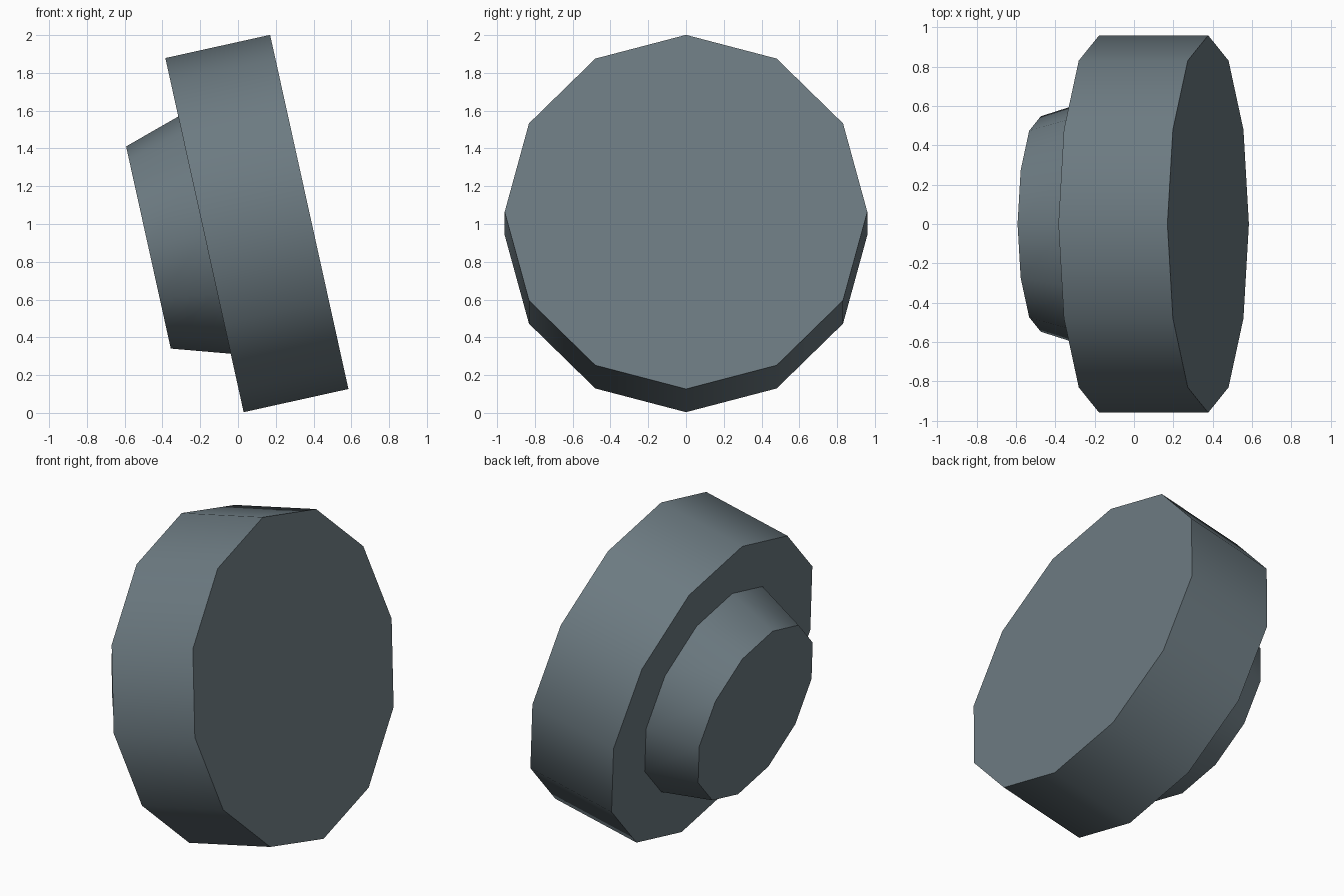
import bpy, bmesh, math
from mathutils import Matrix, Vector

if "Cube" in bpy.data.objects:
    bpy.data.objects.remove(bpy.data.objects["Cube"])

TILT = math.radians(12.47)
AXIS = Vector((math.cos(TILT), 0, math.sin(TILT)))
CENTRE = Vector((0.1, 0, 1.0025))   # middle of the disc

mat = bpy.data.materials.new("slate_grey")
mat.diffuse_color = (0.15, 0.195, 0.22, 1)
mat.use_nodes = True
mat.node_tree.nodes["Principled BSDF"].inputs["Base Color"].default_value = mat.diffuse_color


def drum(name, a0, a1, r0, r1, sides=12):
    """Closed 12-sided drum along the tilted axis, from a0 (radius r0) to a1 (radius r1)."""
    bm = bmesh.new()
    bmesh.ops.create_cone(bm, cap_ends=True, segments=sides, radius1=r0, radius2=r1,
                          depth=a1 - a0)
    m = (Matrix.Translation(CENTRE + AXIS * (a0 + a1) / 2)
         @ Matrix.Rotation(math.pi / 2 - TILT, 4, 'Y'))
    bmesh.ops.transform(bm, matrix=m, verts=bm.verts)
    me = bpy.data.meshes.new(name)
    bm.to_mesh(me)
    bm.free()
    me.materials.append(mat)
    ob = bpy.data.objects.new(name, me)
    bpy.context.collection.objects.link(ob)
    bpy.ops.object.select_all(action='DESELECT')
    ob.select_set(True)
    bpy.context.view_layer.objects.active = ob
    bpy.ops.object.shade_smooth_by_angle(angle=math.radians(40))


# wide disc, and the tapered hub on its back
drum("disc", -0.284, 0.284, 0.96, 0.96)
drum("hub", -0.588, -0.284, 0.548, 0.643)
